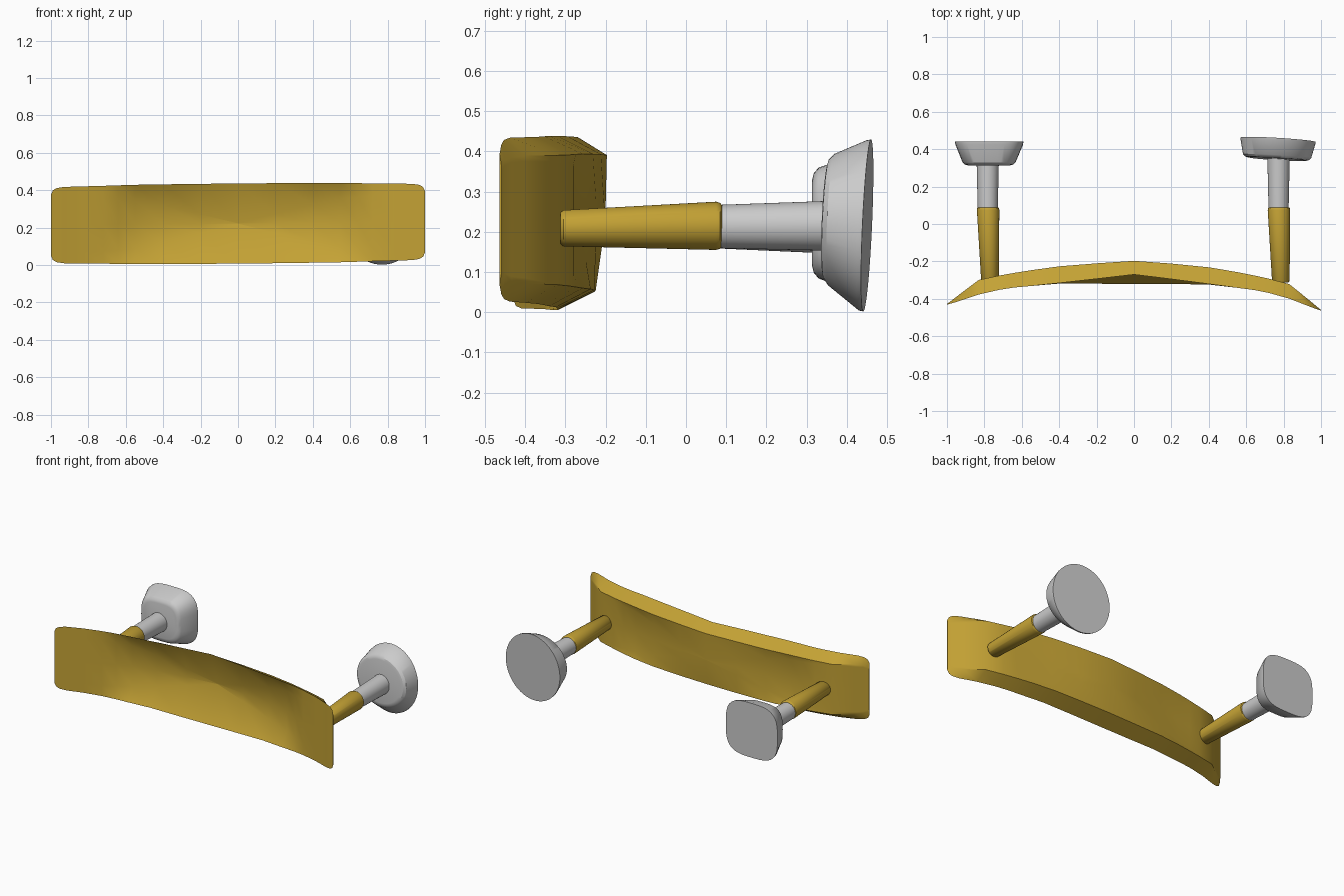
import bpy, bmesh, math

if "Cube" in bpy.data.objects:
    bpy.data.objects.remove(bpy.data.objects["Cube"])

gold = bpy.data.materials.new("ochre")
gold.diffuse_color = (0.55, 0.36, 0.035, 1)
gold.use_nodes = True
gold.node_tree.nodes["Principled BSDF"].inputs["Base Color"].default_value = gold.diffuse_color


def loft(name, rings, mat=None, angle=30):
    """Skin a list of equal-length point rings and cap both ends."""
    bm = bmesh.new()
    vs = [[bm.verts.new(p) for p in r] for r in rings]
    n = len(vs[0])
    for a, b in zip(vs, vs[1:]):
        for i in range(n):
            j = (i + 1) % n
            bm.faces.new((a[i], a[j], b[j], b[i]))
    bm.faces.new(vs[0])
    bm.faces.new(vs[-1])
    bmesh.ops.remove_doubles(bm, verts=bm.verts, dist=1e-5)
    bmesh.ops.recalc_face_normals(bm, faces=bm.faces)
    me = bpy.data.meshes.new(name)
    bm.to_mesh(me)
    bm.free()
    ob = bpy.data.objects.new(name, me)
    bpy.context.collection.objects.link(ob)
    if mat:
        me.materials.append(mat)
    bpy.ops.object.select_all(action='DESELECT')
    ob.select_set(True)
    bpy.context.view_layer.objects.active = ob
    bpy.ops.object.shade_smooth_by_angle(angle=math.radians(angle))
    return ob


def ring(c, rx, rz, power=2, tilt=(0, 0), n=48):
    """Superellipse around the y axis; tilt slopes y along x and z."""
    pts = []
    for k in range(n):
        t = 2 * math.pi * k / n
        ct, st = math.cos(t), math.sin(t)
        dx = rx * math.copysign(abs(ct) ** (2 / power), ct)
        dz = rz * math.copysign(abs(st) ** (2 / power), st)
        pts.append((c[0] + dx, c[1] + tilt[0] * dx + tilt[1] * dz, c[2] + dz))
    return pts


# Curved plate: per column x, front rim y, front bottom y, rim back y,
# inner front y, inner back y, half height, inner half height
half = [
    (0.00, -.270, -.320, -.197, -.207, -.201, .214, .002),
    (0.20, -.294, -.320, -.211, -.230, -.223, .214, .050),
    (0.40, -.318, -.321, -.229, -.254, -.246, .213, .100),
    (0.55, -.336, -.336, -.252, -.286, -.268, .212, .130),
    (0.64, -.346, -.346, -.268, -.326, -.274, .210, .138),
    (0.72, -.360, -.360, -.284, -.360, -.285, .208, .142),
    (0.83, -.388, -.388, -.310, -.388, -.310, .206, .145),
    (0.93, -.424, -.424, -.388, -.424, -.388, .204, .145),
    (0.97, -.438, -.438, -.420, -.438, -.420, .198, .142),
    (0.99, -.444, -.444, -.436, -.444, -.436, .186, .134),
    (1.00, -.448, -.448, -.443, -.448, -.443, .163, .120),
]


def section(s, c):
    ax, yf, yfb, yb, fi, bi, H, h = c
    x = s * ax
    zc = .222 + .009 * x
    k = max(0, 1 - ax / .5)
    e = min(.045, H - h - .012)
    pts = [(yf, H), (fi, h), (fi, 0), (fi, -h), (yfb, -H),
           (yb - .028 * k, -H + e), (bi, -h), (bi, 0), (bi, h), (yb, H - e)]
    return [(x, y - .016 * x * ax, zc + z) for y, z in pts]


cols = [section(-1, c) for c in reversed(half[1:])] + [section(1, c) for c in half]
loft("curved_plate", cols, gold, 40)

# Sleeves and shafts on both sides
for side, x0, x1, z1 in (("left", -.77, -.78, .208), ("right", .785, .775, .215)):
    loft(side + "_sleeve", [ring((x0, -.312, .209), .040, .040),
                            ring((x0, -.305, .209), .047, .045),
                            ring((x1, .075, .215), .060, .060),
                            ring((x1, .085, .215), .058, .057),
                            ring((x1, .089, .215), .052, .052)], gold, 40)
    loft(side + "_shaft", [ring((x1 - .002, .05, .213), .053, .053),
                           ring((x1 - .002, .36, z1), .060, .062)])

# Round foot on the right, slightly tilted
T = (-.06, .045)
loft("round_foot", [ring((.765, .347, .232), .150, .135, 2, T, 64),
                    ring((.765, .350, .232), .168, .149, 2, T, 64),
                    ring((.765, .362, .230), .182, .164, 2, T, 64),
                    ring((.770, .440, .216), .200, .212, 2, T, 64),
                    ring((.770, .451, .216), .200, .214, 2, T, 64)])

# Rounded square foot on the left
loft("square_foot", [ring((-.775, .314, .222), .115, .108, 3.3),
                     ring((-.775, .318, .222), .130, .124, 3.3),
                     ring((-.775, .330, .222), .142, .138, 3.3),
                     ring((-.774, .425, .220), .181, .172, 3.3),
                     ring((-.774, .441, .220), .183, .174, 3.3)])
